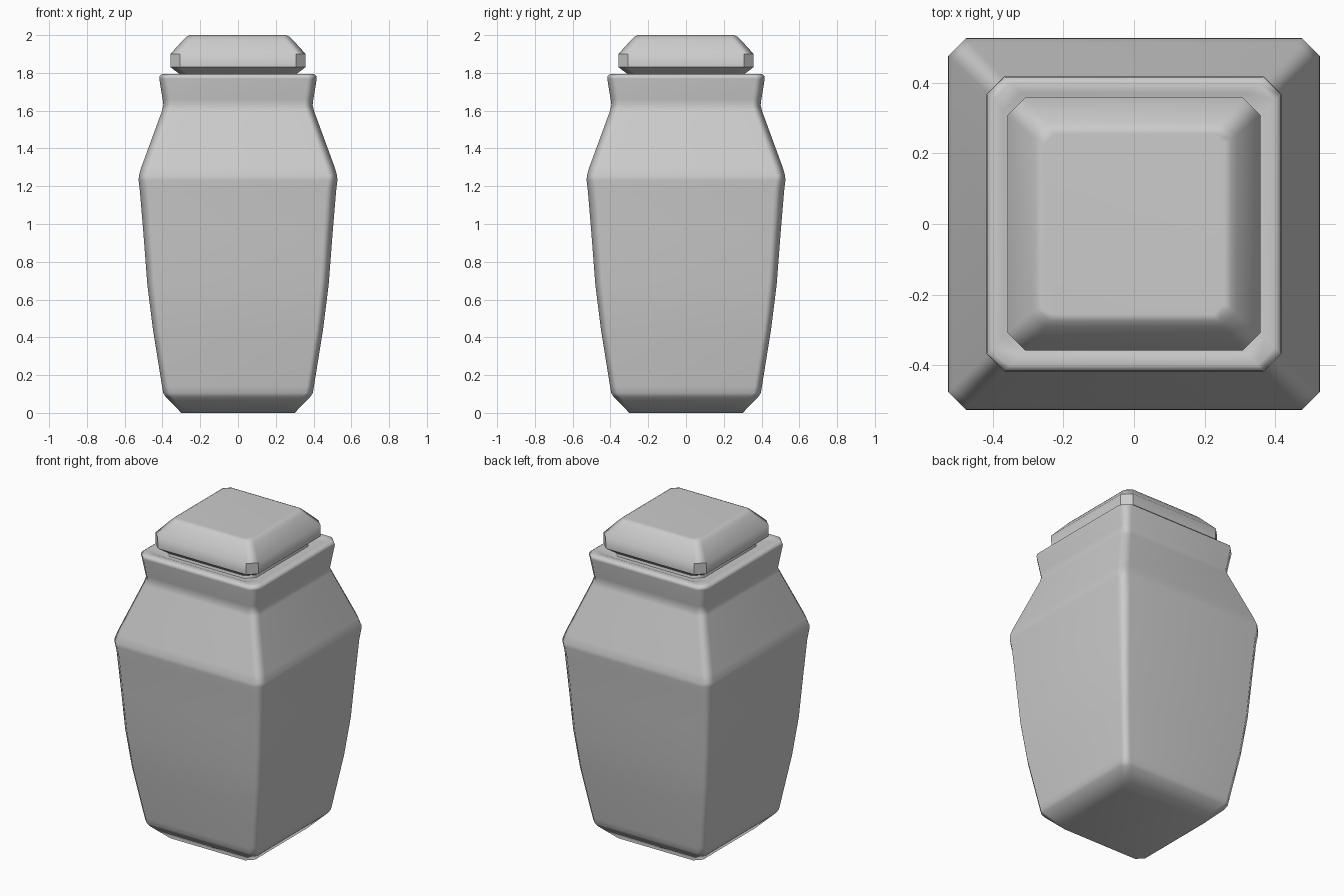
import bpy, bmesh
from math import radians

cube = bpy.data.objects.get("Cube")
if cube:
    bpy.data.objects.remove(cube, do_unlink=True)

# Single stone grey
grey = bpy.data.materials.new("stone_grey")
grey.use_nodes = True
colour = (0.6, 0.6, 0.6, 1)
grey.diffuse_color = colour
grey.node_tree.nodes["Principled BSDF"].inputs["Base Color"].default_value = colour


def ring(bm, half, z, cut):
    """Square outline with cut corners."""
    inner = half - cut
    corners = []
    for sx, sy in ((1, 1), (-1, 1), (-1, -1), (1, -1)):
        pair = [(sx * half, sy * inner), (sx * inner, sy * half)]
        corners += pair if sx * sy > 0 else pair[::-1]
    return [bm.verts.new((x, y, z)) for x, y in corners]


def square_vessel(name, profile, crisp):
    """Stack cut-corner squares; corner edges inside the crisp height band stay sharp."""
    bm = bmesh.new()
    rings = [ring(bm, *row) for row in profile]
    for low, high in zip(rings, rings[1:]):
        for i in range(len(low)):
            j = (i + 1) % len(low)
            bm.faces.new((low[i], low[j], high[j], high[i]))
    bm.faces.new(rings[0][::-1])
    bm.faces.new(rings[-1])
    bmesh.ops.recalc_face_normals(bm, faces=bm.faces)
    for edge in bm.edges:
        heights = sorted(v.co.z for v in edge.verts)
        rising = heights[1] - heights[0] > 0.01
        if rising and heights[0] > crisp[0] and heights[1] < crisp[1]:
            edge.smooth = False
    mesh = bpy.data.meshes.new(name)
    bm.to_mesh(mesh)
    bm.free()
    mesh.materials.append(grey)
    obj = bpy.data.objects.new(name, mesh)
    bpy.context.collection.objects.link(obj)
    bpy.ops.object.select_all(action="DESELECT")
    obj.select_set(True)
    bpy.context.view_layer.objects.active = obj
    bpy.ops.object.shade_smooth_by_angle(angle=radians(50))
    weighted = obj.modifiers.new("even_shading", "WEIGHTED_NORMAL")
    weighted.keep_sharp = True
    return obj


# Jar body: foot, bulging sides, shoulder, flared collar and recessed mouth
square_vessel("jar_body", [
    (0.30, 0.00, 0.04), (0.383, 0.085, 0.04), (0.396, 0.105, 0.04),
    (0.402, 0.14, 0.04), (0.45, 0.44, 0.04), (0.48, 0.68, 0.045),
    (0.50, 0.94, 0.05), (0.519, 1.17, 0.055), (0.526, 1.23, 0.052),
    (0.525, 1.255, 0.05), (0.512, 1.30, 0.05), (0.402, 1.60, 0.045),
    (0.395, 1.63, 0.045), (0.399, 1.66, 0.045), (0.417, 1.77, 0.05),
    (0.414, 1.785, 0.05), (0.40, 1.795, 0.05), (0.37, 1.793, 0.05),
    (0.32, 1.775, 0.05),
], (0.93, 1.18))

# Lid: undercut base, short upright band, sloped sides and flat top
square_vessel("lid", [
    (0.31, 1.77, 0.05), (0.305, 1.79, 0.05), (0.357, 1.83, 0.05),
    (0.358, 1.90, 0.05), (0.29, 1.975, 0.04), (0.275, 1.99, 0.035),
    (0.255, 2.00, 0.03),
], (1.82, 1.91))
